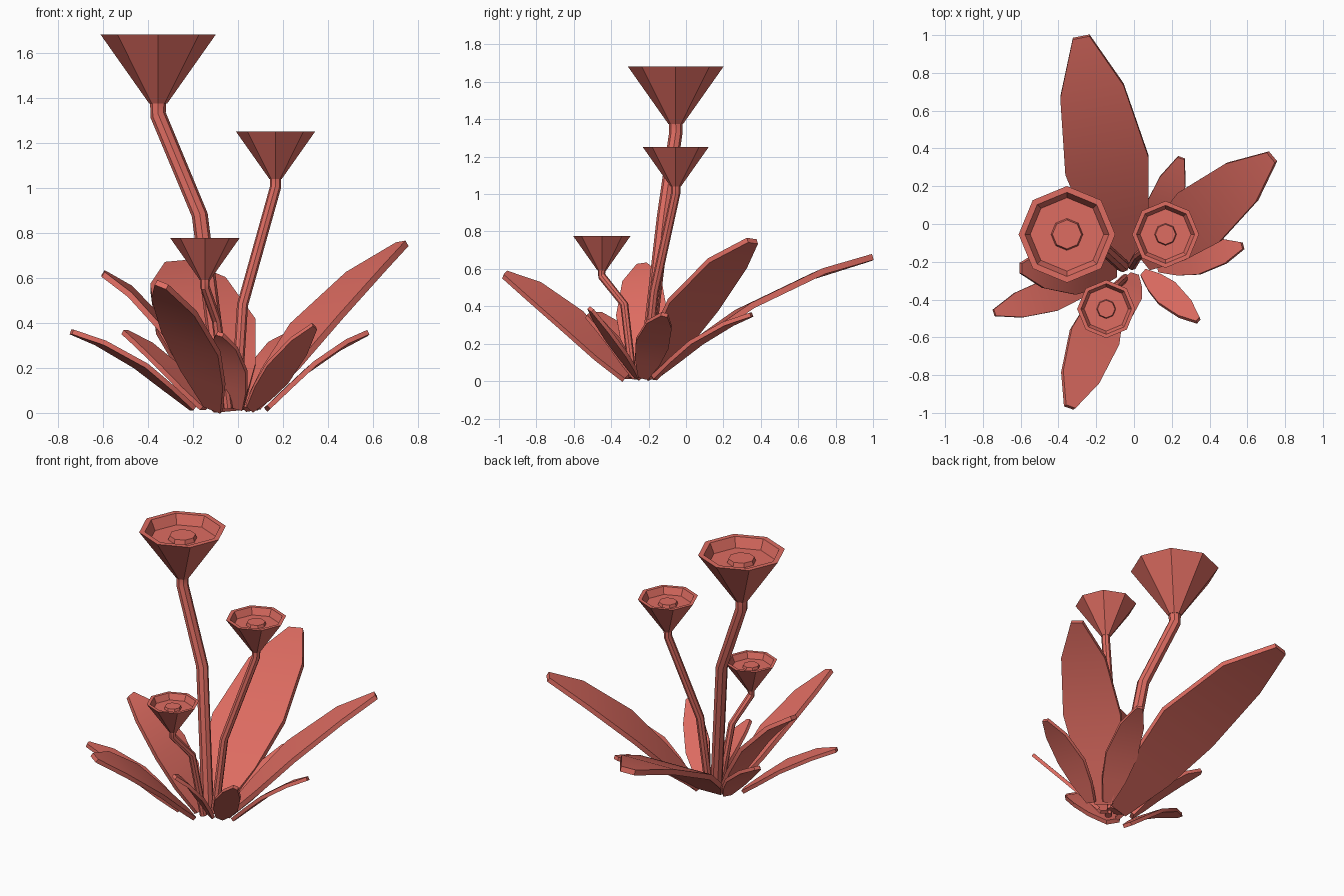
import bpy, bmesh, math
from mathutils import Vector

if "Cube" in bpy.data.objects:
    bpy.data.objects.remove(bpy.data.objects["Cube"], do_unlink=True)

COLOR = (0.73, 0.15, 0.12, 1)
coral = bpy.data.materials.new("coral_red")
coral.use_nodes = True
coral.diffuse_color = COLOR
coral.node_tree.nodes["Principled BSDF"].inputs["Base Color"].default_value = COLOR

GROUND = 0.02
X_AXIS, Y_AXIS, Z_AXIS = Vector((1, 0, 0)), Vector((0, 1, 0)), Vector((0, 0, 1))


def loft(name, rings):
    """Skin equal-sized rings of points into a closed, capped object."""
    bm = bmesh.new()
    loops = [[bm.verts.new(point) for point in ring] for ring in rings]
    count = len(loops[0])
    for lower, upper in zip(loops, loops[1:]):
        for i in range(count):
            j = (i + 1) % count
            bm.faces.new((lower[i], lower[j], upper[j], upper[i]))
    bm.faces.new(loops[0][::-1])
    bm.faces.new(loops[-1])
    bmesh.ops.recalc_face_normals(bm, faces=bm.faces)
    mesh = bpy.data.meshes.new(name)
    bm.to_mesh(mesh)
    bm.free()
    mesh.materials.append(coral)
    obj = bpy.data.objects.new(name, mesh)
    bpy.context.collection.objects.link(obj)
    bpy.ops.object.select_all(action='DESELECT')
    obj.select_set(True)
    bpy.context.view_layer.objects.active = obj
    bpy.ops.object.shade_smooth_by_angle(angle=math.radians(30))


def tangents(points):
    """Direction of travel at each point of a path."""
    before = points[:1] + points[:-1]
    after = points[1:] + points[-1:]
    return [(b - a).normalized() for a, b in zip(before, after)]


def circle(center, radius, u=X_AXIS, v=Y_AXIS, sides=8):
    angles = [math.tau * i / sides for i in range(sides)]
    return [center + (u * math.cos(a) + v * math.sin(a)) * radius for a in angles]


def stem(name, points, radius):
    rings = []
    for point, along in zip(points, tangents(points)):
        u = (X_AXIS - along * along.x).normalized()
        rings.append(circle(point, radius, u, along.cross(u)))
    loft(name, rings)


def flower_head(name, neck, neck_radius, radius, height):
    """Funnel with a rim, a sunken floor and a raised centre disc."""
    top = neck + Z_AXIS * height
    floor = top - Z_AXIS * radius * 0.24
    disc = floor + Z_AXIS * radius * 0.1
    profile = [(neck, neck_radius), (top, radius), (top, radius * 0.87),
               (floor, radius * 0.76), (floor, radius * 0.33),
               (disc, radius * 0.3)]
    loft(name, [circle(center, r) for center, r in profile])


def flower(size, root, bend, neck, radius):
    """Head and stem, with the stem turning upright just below the head."""
    root, bend, neck = Vector((*root, GROUND)), Vector(bend), Vector(neck)
    thin = radius * 0.14
    stem(size + "_stem", [root, bend, neck - Z_AXIS * radius * 0.2, neck], thin)
    flower_head(size + "_flower_head", neck, thin * 1.1, radius, radius * 1.2)


def leaf(name, root, tip, width, arch=0.065, tilt=0.02):
    """Flat arched blade; width is half its widest span, tilt lifts one edge."""
    root, tip = Vector((*root, GROUND)), Vector(tip)
    chord = tip - root
    side = chord.cross(Z_AXIS).normalized() * width + Z_AXIS * tilt
    thickness = 0.015 + width * 0.08
    # Position along the blade, share of the width, share of the arch
    stations = [(0, 0.3, 0), (0.2, 0.75, 0.5), (0.43, 1, 1),
                (0.76, 0.76, 0.75), (1, 0.2, 0)]
    points = [root + chord * t + Z_AXIS * chord.length * arch * rise
              for t, share, rise in stations]
    rings = []
    for point, along, (t, share, rise) in zip(points, tangents(points), stations):
        edge = side * share
        up = along.cross(side).normalized() * thickness / 2
        rings.append([point - edge - up, point + edge - up,
                      point + edge + up, point - edge + up])
    loft(name, rings)


# Flowers
flower("tall", root=(-0.06, -0.22), bend=(-0.17, -0.12, 0.88),
       neck=(-0.355, -0.055, 1.375), radius=0.256)
flower("medium", root=(-0.01, -0.22), bend=(0.02, -0.17, 0.48),
       neck=(0.167, -0.055, 1.04), radius=0.177)
flower("short", root=(-0.045, -0.285), bend=(-0.095, -0.33, 0.41),
       neck=(-0.147, -0.45, 0.592), radius=0.154)

# Large leaves
leaf("back_leaf", root=(-0.04, -0.2), tip=(-0.28, 0.99, 0.66), width=0.225)
leaf("front_leaf", root=(-0.11, -0.32), tip=(-0.34, -0.97, 0.57),
     width=0.133, tilt=0.05)
leaf("large_left_leaf", root=(0.06, -0.2), tip=(0.73, 0.355, 0.75), width=0.17)
leaf("high_right_leaf", root=(-0.1, -0.24), tip=(-0.6, -0.235, 0.62),
     width=0.135, arch=0.11)

# Small leaves
leaf("low_left_leaf", root=(0.13, -0.23), tip=(0.575, -0.115, 0.355), width=0.09)
leaf("back_left_leaf", root=(0.06, -0.17), tip=(0.25, 0.35, 0.355),
     width=0.095, tilt=0)
leaf("front_left_leaf", root=(0.05, -0.26), tip=(0.34, -0.51, 0.385),
     width=0.07, arch=0, tilt=0.04)
leaf("front_right_leaf", root=(-0.2, -0.3), tip=(-0.74, -0.47, 0.36),
     width=0.09, tilt=0)
leaf("back_right_leaf", root=(-0.15, -0.2), tip=(-0.505, 0, 0.36),
     width=0.09, tilt=0)
leaf("small_front_leaf", root=(0, -0.27), tip=(-0.08, -0.53, 0.35),
     width=0.075, arch=0.1)
